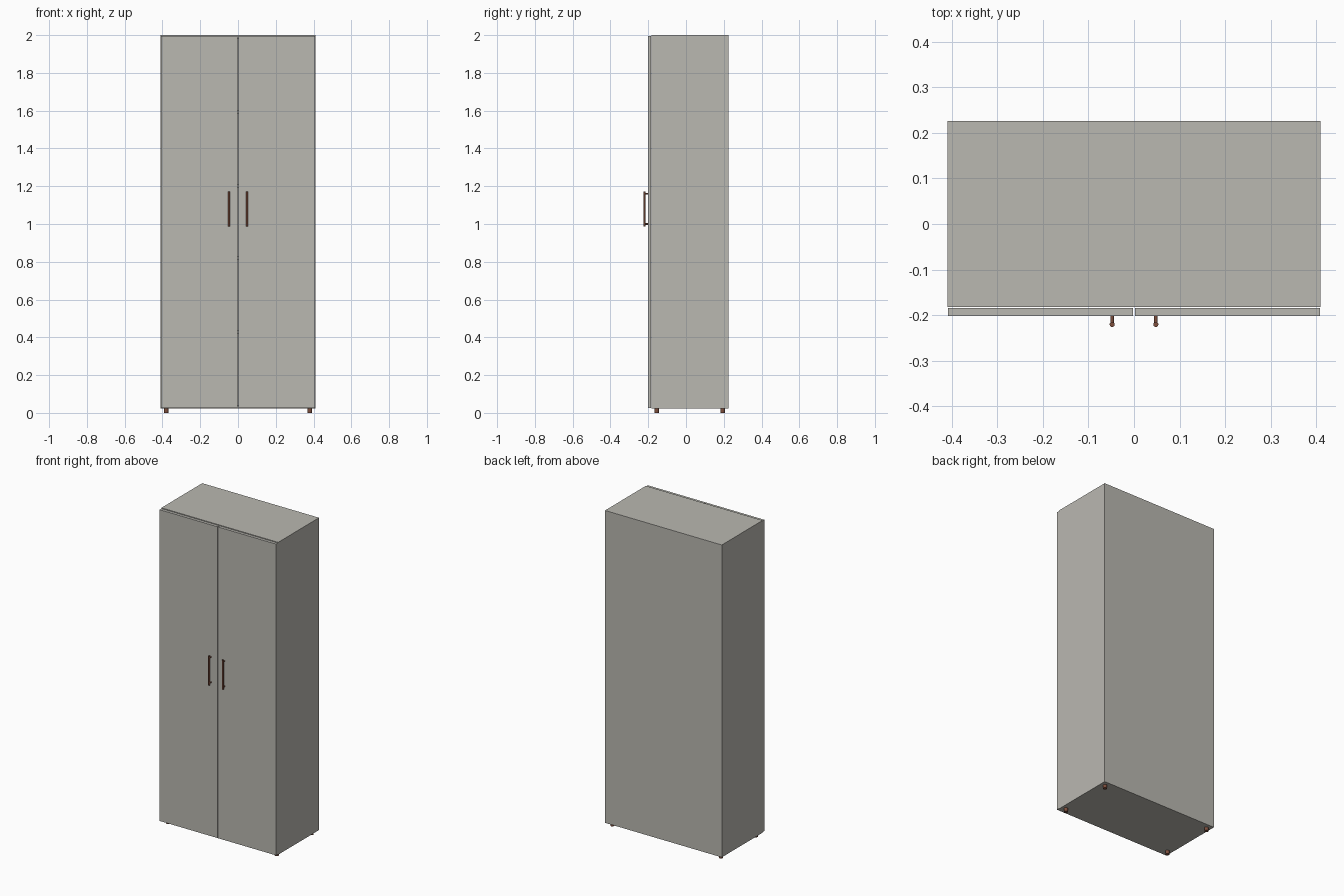
import bpy
from mathutils import Vector

if "Cube" in bpy.data.objects:
    bpy.data.objects.remove(bpy.data.objects["Cube"])


def material(name, colour):
    m = bpy.data.materials.new(name)
    m.diffuse_color = (*colour, 1)
    m.use_nodes = True
    m.node_tree.nodes["Principled BSDF"].inputs["Base Color"].default_value = m.diffuse_color
    return m


GREY = material("warm_grey_board", (0.49, 0.48, 0.44))
BROWN = material("brown_metal", (0.20, 0.075, 0.045))


def box(name, lo, hi, mat):
    lo, hi = Vector(lo), Vector(hi)
    bpy.ops.mesh.primitive_cube_add(size=1, location=(lo + hi) / 2)
    ob = bpy.context.object
    ob.name = name
    ob.scale = hi - lo
    bpy.ops.object.transform_apply(location=False, rotation=False, scale=True)
    ob.data.materials.append(mat)
    return ob


def cylinder(name, start, end, radius, mat):
    start, end = Vector(start), Vector(end)
    axis = end - start
    bpy.ops.mesh.primitive_cylinder_add(vertices=20, radius=radius, depth=axis.length,
                                        location=(start + end) / 2,
                                        rotation=axis.to_track_quat('Z', 'Y').to_euler())
    ob = bpy.context.object
    ob.name = name
    ob.data.materials.append(mat)
    bpy.ops.object.shade_smooth_by_angle()
    return ob


W, T = 0.409, 0.018            # half width, board thickness
FRONT, BACK = -0.182, 0.226    # carcass depth
BASE, TOP = 0.022, 2.0
INNER = W - T

# Carcass boards
box("top_panel", (-INNER, FRONT, TOP - T), (INNER, BACK, TOP), GREY)
box("bottom_panel", (-INNER, FRONT, BASE), (INNER, BACK, BASE + T), GREY)
box("back_panel", (-INNER, BACK - 0.008, BASE + T), (INNER, BACK, TOP - T), GREY)
for i, z in enumerate((0.43, 0.82, 1.20, 1.595)):
    box(f"shelf_{i + 1}", (-INNER, FRONT + 0.01, z - T / 2),
        (INNER, BACK - 0.008, z + T / 2), GREY)

for side, s in (("left", -1), ("right", 1)):
    # Side panel and door
    xs = sorted((s * INNER, s * W))
    box(f"{side}_side_panel", (xs[0], FRONT, BASE), (xs[1], BACK, TOP), GREY)
    xs = sorted((s * 0.002, s * (W - 0.001)))
    box(f"{side}_door", (xs[0], -0.202, BASE + 0.003), (xs[1], -0.184, TOP - 0.004), GREY)

    # Bar handle on two posts
    x = s * 0.048
    cylinder(f"{side}_handle_bar", (x, -0.2205, 0.987), (x, -0.2205, 1.173), 0.0055, BROWN)
    for n, z in (("lower", 1.0), ("upper", 1.16)):
        cylinder(f"{side}_handle_{n}_post", (x, -0.202, z), (x, -0.2205, z), 0.004, BROWN)

    # Round feet
    for n, y in (("front", -0.155), ("back", 0.194)):
        cylinder(f"{side}_{n}_foot", (s * 0.38, y, 0), (s * 0.38, y, BASE), 0.012, BROWN)
